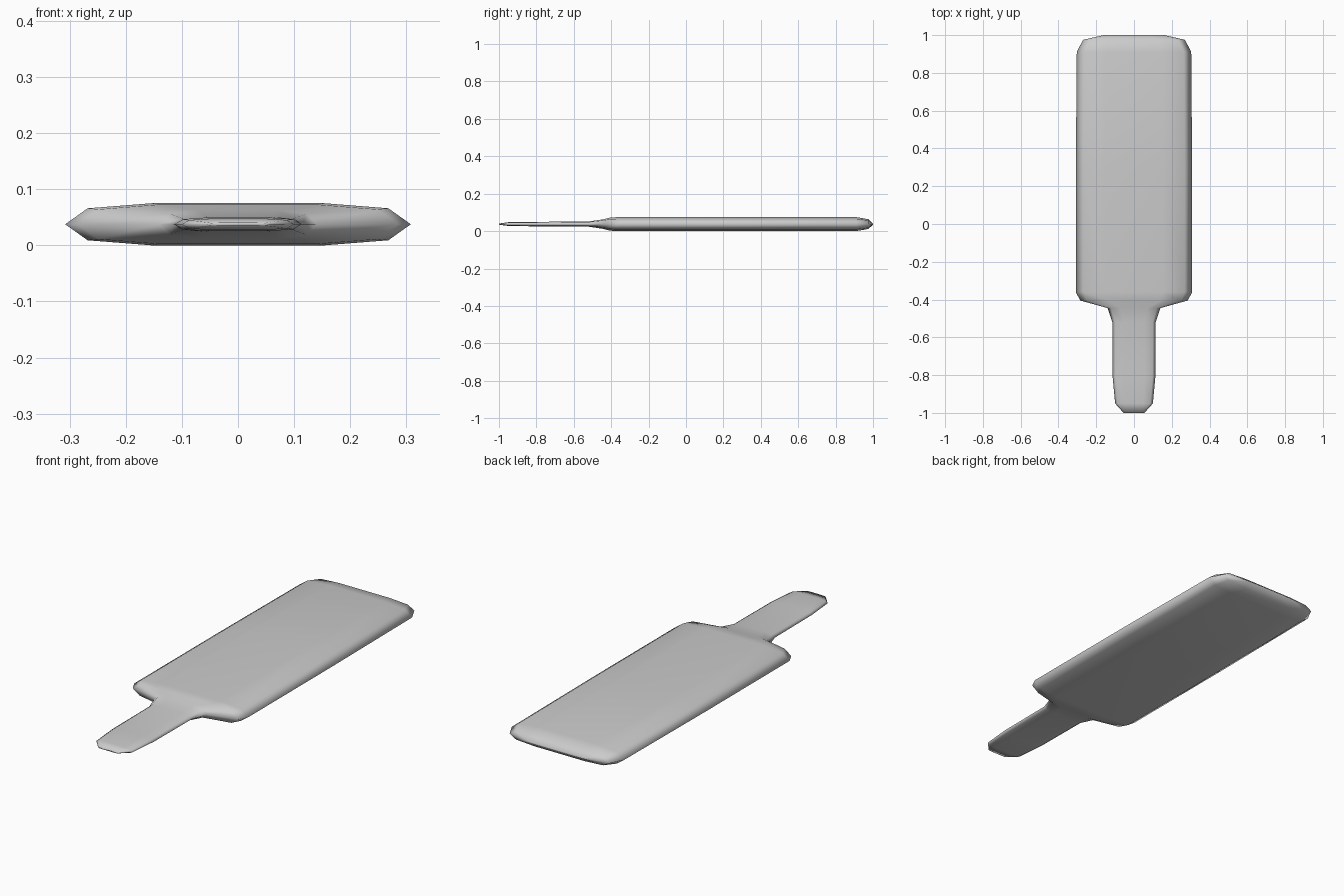
import bpy, bmesh

if "Cube" in bpy.data.objects:
    bpy.data.objects.remove(bpy.data.objects["Cube"])

MID_Z = 0.0375

# Bevelled ten-sided cross-section, scaled by half width and half height
PROFILE = [(1, 0), (0.87, 0.76), (0.5, 1), (-0.5, 1), (-0.87, 0.76),
           (-1, 0), (-0.87, -0.76), (-0.5, -1), (0.5, -1), (0.87, -0.76)]

# Stations along the length: y, half width, half height
STATIONS = [
    # stick
    (-1.0, 0.055, 0.003), (-0.95, 0.10, 0.010), (-0.81, 0.113, 0.012),
    (-0.52, 0.115, 0.014),
    # flared shoulder
    (-0.445, 0.14, 0.025), (-0.405, 0.285, 0.035),
    # body
    (-0.36, 0.308, 0.0375), (0.28, 0.308, 0.0375), (0.91, 0.303, 0.0375),
    (0.975, 0.27, 0.026), (1.0, 0.16, 0.003),
]


def loft(name, stations):
    bm = bmesh.new()
    rings = [[bm.verts.new((px * w, y, MID_Z + pz * h)) for px, pz in PROFILE]
             for y, w, h in stations]
    n = len(PROFILE)
    for a, b in zip(rings, rings[1:]):
        for i in range(n):
            j = (i + 1) % n
            bm.faces.new((a[i], a[j], b[j], b[i]))
    bm.faces.new(rings[0])
    bm.faces.new(rings[-1])
    bmesh.ops.recalc_face_normals(bm, faces=bm.faces)
    for f in bm.faces:
        f.smooth = True
    mesh = bpy.data.meshes.new(name)
    bm.to_mesh(mesh)
    bm.free()
    obj = bpy.data.objects.new(name, mesh)
    bpy.context.collection.objects.link(obj)
    return obj


# Body and stick flow into one another as a single smooth skin
loft("paddle_body_with_handle", STATIONS)
